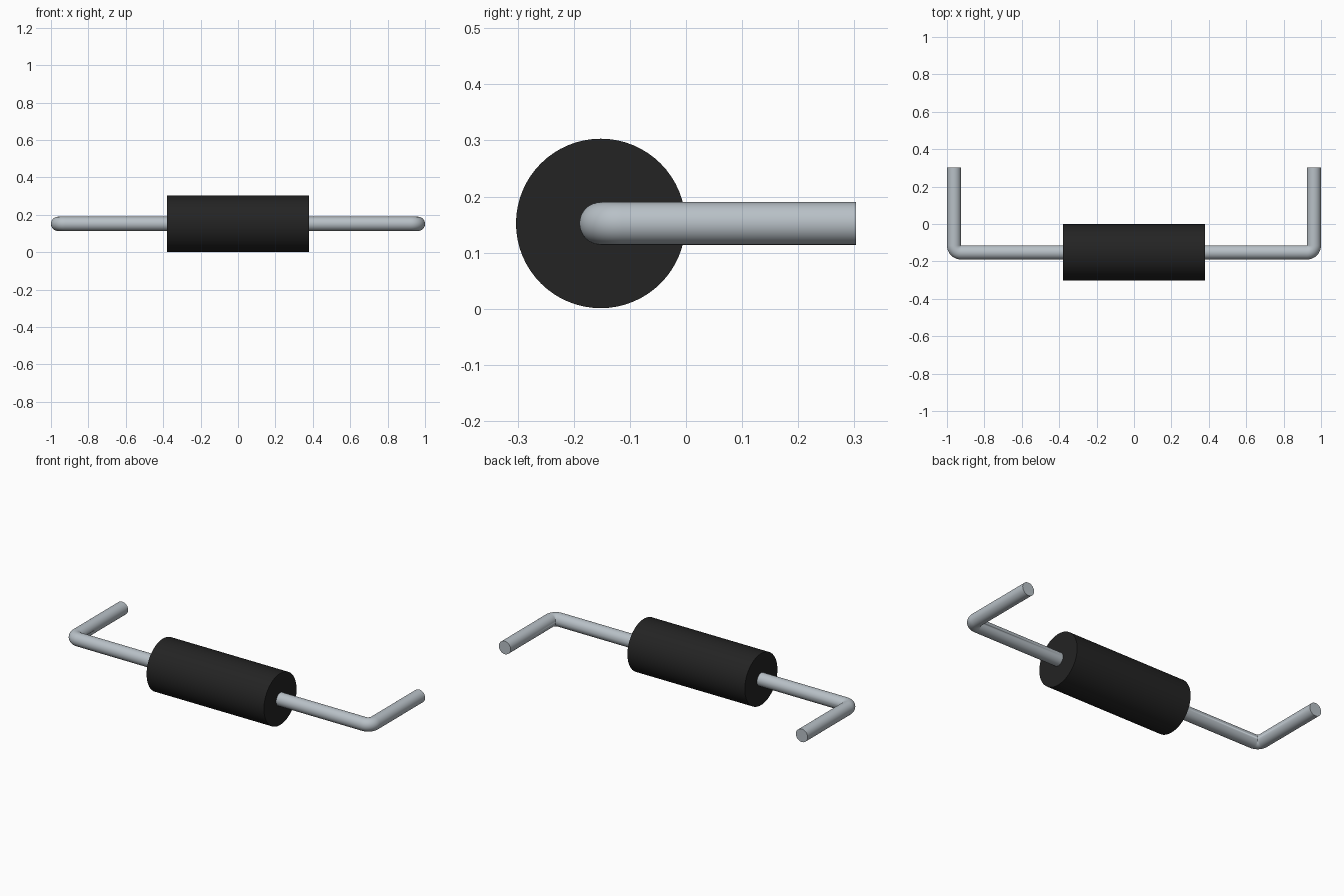
import bpy, bmesh, math
from mathutils import Vector

if "Cube" in bpy.data.objects:
    bpy.data.objects.remove(bpy.data.objects["Cube"])

AXIS_Y, AXIS_Z = -0.152, 0.152      # centre line of the body
BODY_R, BODY_HALF = 0.151, 0.38
WIRE_R, BACK_Y = 0.038, 0.303
SIDES, BEND_STEPS = 48, 12


def make_material(name, rgb, roughness):
    mat = bpy.data.materials.new(name)
    mat.use_nodes = True
    mat.diffuse_color = (*rgb, 1)
    bsdf = mat.node_tree.nodes["Principled BSDF"]
    bsdf.inputs["Base Color"].default_value = (*rgb, 1)
    bsdf.inputs["Roughness"].default_value = roughness
    return mat


def smooth(obj):
    bpy.ops.object.select_all(action='DESELECT')
    obj.select_set(True)
    bpy.context.view_layer.objects.active = obj
    bpy.ops.object.shade_smooth_by_angle(angle=math.radians(40))


black = make_material("black plastic", (0.017, 0.017, 0.017), 0.6)
metal = make_material("tinned metal", (0.48, 0.53, 0.57), 0.5)

# Cylindrical body lying along x
bpy.ops.mesh.primitive_cylinder_add(
    vertices=64, radius=BODY_R, depth=2 * BODY_HALF,
    location=(0, AXIS_Y, AXIS_Z), rotation=(0, math.pi / 2, 0))
body = bpy.context.object
body.name = body.data.name = "body"
body.data.materials.append(black)
smooth(body)


def make_lead(name, side):
    """Round wire leaving the body along x, then bent tightly towards +y."""
    pivot = Vector((1 - 2 * WIRE_R, AXIS_Y + WIRE_R, AXIS_Z))   # inner corner
    # Path stations: centre and outward direction in the bend plane
    stations = [(Vector((BODY_HALF - 0.02, AXIS_Y, AXIS_Z)), Vector((0, -1, 0)))]
    for i in range(BEND_STEPS + 1):
        a = -math.pi / 2 + math.pi / 2 * i / BEND_STEPS
        out = Vector((math.cos(a), math.sin(a), 0))
        stations.append((pivot + out * WIRE_R, out))
    stations.append((Vector((1 - WIRE_R, BACK_Y, AXIS_Z)), Vector((1, 0, 0))))

    bm = bmesh.new()
    rings = []
    for centre, out in stations:
        ring = []
        for k in range(SIDES):
            t = 2 * math.pi * k / SIDES
            p = centre + WIRE_R * (math.cos(t) * out + math.sin(t) * Vector((0, 0, 1)))
            ring.append(bm.verts.new((side * p.x, p.y, p.z)))
        rings.append(ring)
    for a, b in zip(rings, rings[1:]):
        for k in range(SIDES):
            n = (k + 1) % SIDES
            bm.faces.new((a[k], a[n], b[n], b[k]))
    # Flat end caps
    bm.faces.new(rings[0])
    bm.faces.new(rings[-1])
    # Merge the pinched points on the inside of the bend
    bmesh.ops.remove_doubles(bm, verts=bm.verts, dist=0.0001)
    bmesh.ops.recalc_face_normals(bm, faces=bm.faces)
    mesh = bpy.data.meshes.new(name)
    bm.to_mesh(mesh)
    bm.free()
    mesh.materials.append(metal)
    obj = bpy.data.objects.new(name, mesh)
    bpy.context.collection.objects.link(obj)
    smooth(obj)


# One bent lead on each end
make_lead("left_lead", 1)
make_lead("right_lead", -1)
